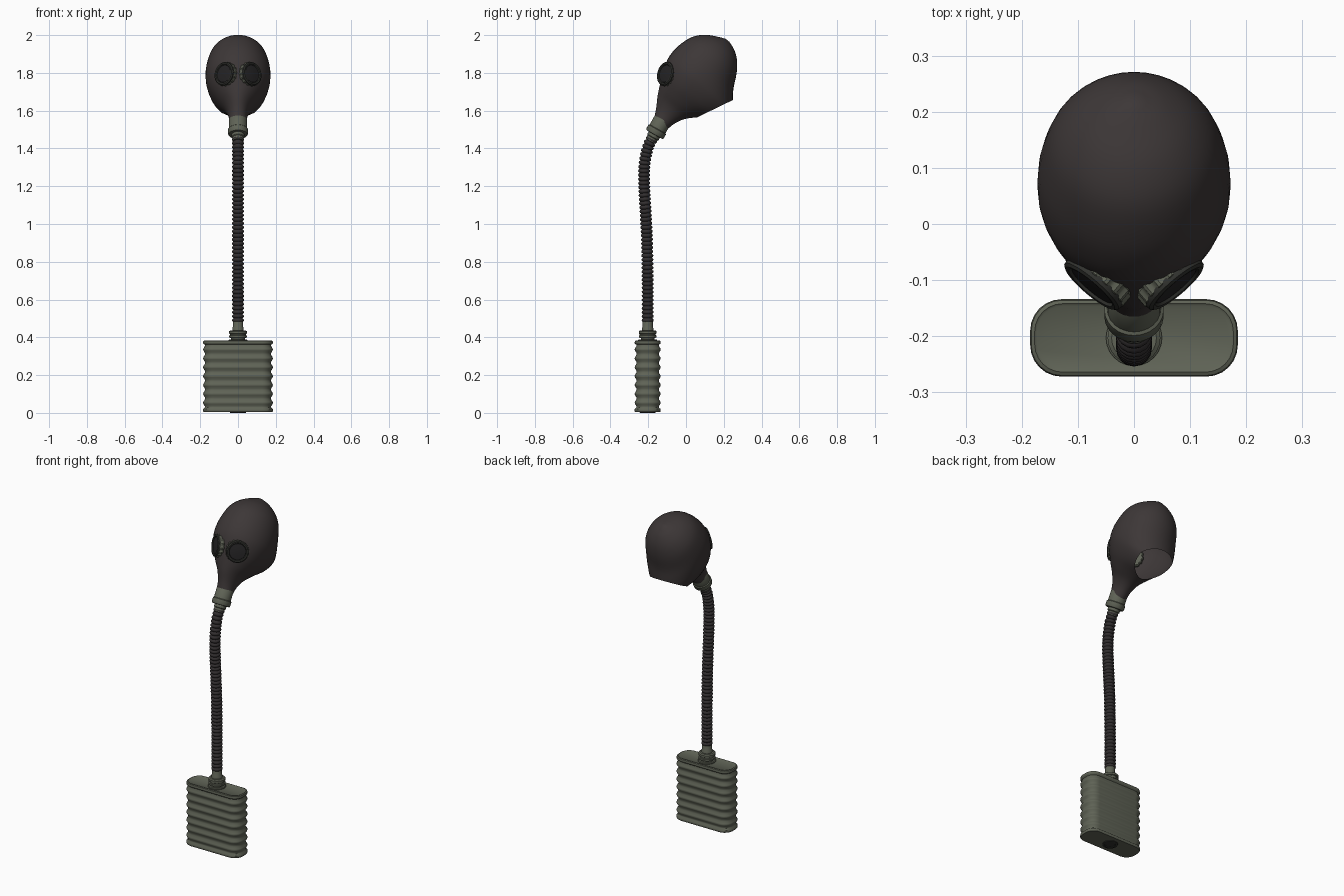
import bpy
import bmesh
from math import sin, cos, pi, copysign
from mathutils import Vector

if "Cube" in bpy.data.objects:
    bpy.data.objects.remove(bpy.data.objects["Cube"])


def material(name, rgb):
    m = bpy.data.materials.new(name)
    m.use_nodes = True
    m.diffuse_color = (*rgb, 1)
    bsdf = m.node_tree.nodes["Principled BSDF"]
    bsdf.inputs["Base Color"].default_value = (*rgb, 1)
    bsdf.inputs["Roughness"].default_value = 0.7
    return m


RUBBER = material("brown grey rubber", (0.046, 0.038, 0.038))
HOSE = material("dark hose rubber", (0.032, 0.028, 0.029))
GREEN = material("olive grey paint", (0.115, 0.125, 0.093))
DARK = material("dark metal", (0.03, 0.031, 0.027))
GLASS = material("dark glass", (0.018, 0.017, 0.018))


def finish(name, bm, mat, angle=40):
    me = bpy.data.meshes.new(name)
    bm.to_mesh(me)
    bm.free()
    me.materials.append(mat)
    ob = bpy.data.objects.new(name, me)
    bpy.context.collection.objects.link(ob)
    bpy.ops.object.select_all(action="DESELECT")
    ob.select_set(True)
    bpy.context.view_layer.objects.active = ob
    bpy.ops.object.shade_smooth_by_angle(angle=angle * pi / 180)
    return ob


def loft(name, rings, mat, caps=(True, True), angle=40, cut=None):
    """Skin a list of closed rings of points, optionally cut by a plane."""
    bm = bmesh.new()
    loops = [[bm.verts.new(p) for p in ring] for ring in rings]
    for a, b in zip(loops, loops[1:]):
        for i in range(len(a)):
            j = (i + 1) % len(a)
            bm.faces.new((a[i], a[j], b[j], b[i]))
    if caps[0]:
        bm.faces.new(loops[0][::-1])
    if caps[1]:
        bm.faces.new(loops[-1])
    bmesh.ops.recalc_face_normals(bm, faces=bm.faces)
    if cut:
        bmesh.ops.bisect_plane(bm, geom=bm.verts[:] + bm.edges[:] + bm.faces[:],
                               plane_co=cut[0], plane_no=cut[1], clear_outer=True)
    return finish(name, bm, mat, angle)


def lathe(name, profile, origin, axis, mat, segs=24, notch=0.0):
    """Turn (radius, height) points around an axis; notch scallops the edge."""
    turn = Vector((0, 0, 1)).rotation_difference(Vector(axis).normalized())
    rings = []
    for r, h in profile:
        ring = []
        for i in range(segs):
            t, k = 2 * pi * i / segs, r - notch * (i % 4 < 2)
            ring.append(Vector(origin) + turn @ Vector((k * cos(t), k * sin(t), h)))
        rings.append(ring)
    return loft(name, rings, mat, angle=35)


def smooth_path(pts, steps):
    """Curve through tuples of any length."""
    p = [Vector(q) for q in pts]
    p = [2 * p[0] - p[1]] + p + [2 * p[-1] - p[-2]]
    out = []
    for i in range(1, len(p) - 2):
        a, b, c, d = p[i - 1:i + 3]
        for k in range(steps):
            t = k / steps
            out.append(0.5 * (2 * b + (c - a) * t + (2 * a - 5 * b + 4 * c - d) * t * t
                              + (3 * b - a - 3 * c + d) * t ** 3))
    return out + [p[-2]]


# Mask: sections along the axis from crown to snout (distance, front, back, half width)
sections = [(-.222, .012, .012, .012), (-.205, .05, .06, .058), (-.17, .11, .107, .108),
            (-.117, .157, .147, .146), (-.042, .182, .186, .167), (.02, .187, .23, .172),
            (.07, .179, .255, .165), (.13, .156, .222, .142), (.19, .128, .14, .105),
            (.24, .102, .09, .07), (.29, .07, .062, .051), (.34, .043, .05, .046)]
centre = Vector((0, .08, 1.8))
along, across = Vector((0, -.63, -.777)), Vector((0, -.777, .63))
# the crown row is too long for a vector path of three, so pairs are curved separately
fronts = smooth_path([(s, f) for s, f, b, w in sections], 4)
backs = smooth_path([(b, w) for s, f, b, w in sections], 4)
rings = []
for (s, f), (b, w) in zip(fronts, backs):
    ring = []
    for i in range(36):
        t = 2 * pi * i / 36
        ring.append(centre + along * s + across * sin(t) * (f if sin(t) > 0 else b)
                    + Vector((w * cos(t), 0, 0)))
    rings.append(ring)
loft("mask", rings, RUBBER, caps=(True, False), angle=60,
     cut=((0, .235, 1.65), (0, .436, -.9)))

# Eyepieces: scalloped crimp, dark rim, glass
for side, sx in (("left", 1), ("right", -1)):
    at, out = Vector((sx * .072, -.107, 1.795)), Vector((sx * .63, -.74, .2)).normalized()
    lathe(side + "_eye_crimp", [(.06, -.03), (.066, -.024), (.066, -.002), (.06, .002)],
          at, out, GREEN, 64, .004)
    lathe(side + "_eye_rim", [(.06, -.01), (.064, -.002), (.063, .006), (.057, .01),
                              (.05, .009), (.047, .003)], at, out, DARK, 32)
    lathe(side + "_eye_glass", [(.048, .002), (.046, .0045), (.025, .007), (.006, .008)],
          at, out, GLASS, 32)

# Snout connector
down = (0, -.49, -.87)
lathe("snout_collar", [(.044, -.012), (.048, -.006), (.048, .05), (.053, .054), (.053, .078),
                       (.049, .084), (.036, .085)], (0, -.126, 1.547), down, GREEN)
lathe("upper_hose_neck", [(.034, .08), (.034, .1), (.03, .104), (.03, .125)],
      (0, -.126, 1.547), down, GREEN)

# Corrugated hose, ribs spaced evenly along its path
path = smooth_path([(0, -.178, 1.455), (0, -.203, 1.4), (0, -.22, 1.31), (0, -.221, 1.2),
                    (0, -.213, 1.05), (0, -.206, .9), (0, -.203, .7), (0, -.203, .48)], 60)
dist = [0.0]
for a, b in zip(path, path[1:]):
    dist.append(dist[-1] + (b - a).length)
RIBS = 46
radii = (.024, .030, .032, .030)
rings, k = [], 0
for n in range(RIBS * 4 + 1):
    target = dist[-1] * n / (RIBS * 4)
    while k < len(path) - 2 and dist[k + 1] < target:
        k += 1
    step = path[k + 1] - path[k]
    p = path[k] + step * ((target - dist[k]) / (dist[k + 1] - dist[k]))
    side_dir = Vector((1, 0, 0))
    up_dir = step.normalized().cross(side_dir)
    r = radii[n % 4]
    rings.append([p + r * (side_dir * cos(2 * pi * i / 16) + up_dir * sin(2 * pi * i / 16))
                  for i in range(16)])
loft("hose", rings, HOSE, angle=50)

# Canister top fitting
base = (0, -.203, 0)
lathe("lower_hose_neck", [(.03, .425), (.03, .45), (.027, .455), (.027, .485), (.024, .492)],
      base, (0, 0, 1), GREEN)
lathe("canister_cap", [(.036, .38), (.036, .396), (.047, .399), (.047, .409), (.042, .412),
                       (.042, .417), (.047, .42), (.047, .432), (.04, .437)],
      base, (0, 0, 1), GREEN)
lathe("canister_flange", [(.05, .378), (.05, .386), (.046, .389)], base, (0, 0, 1), GREEN)


# Canister: rounded rectangle with horizontal ribs
def rounded_rect(inset, z):
    hx, hy, r = .185 - inset, .069 - inset, .056 - inset * .8
    pts = []
    for q in range(4):
        for i in range(7):
            t = pi / 2 * (q + i / 6)
            mid = pi / 2 * (q + .5)
            pts.append(Vector((copysign(hx - r, cos(mid)) + r * cos(t),
                               -.203 + copysign(hy - r, sin(mid)) + r * sin(t), z)))
    return pts


levels = [(.016, .005), (.003, .005), (0, .009), (0, .02), (.009, .028)]
PITCH = .047
for n in range(7):
    z = .03 + n * PITCH
    levels += [(.009, z + .006), (.002, z + .017), (0, z + .0235),
               (.002, z + .03), (.009, z + .041)]
levels += [(.009, .361), (.001, .367), (0, .372), (.002, .381), (.008, .384), (.012, .381)]
loft("canister", [rounded_rect(*lv) for lv in levels], GREEN, angle=50)

# Inlet under the canister
lathe("inlet_ring", [(.042, .008), (.042, .001), (.04, 0), (.03, 0), (.028, .004)],
      base, (0, 0, 1), DARK)
